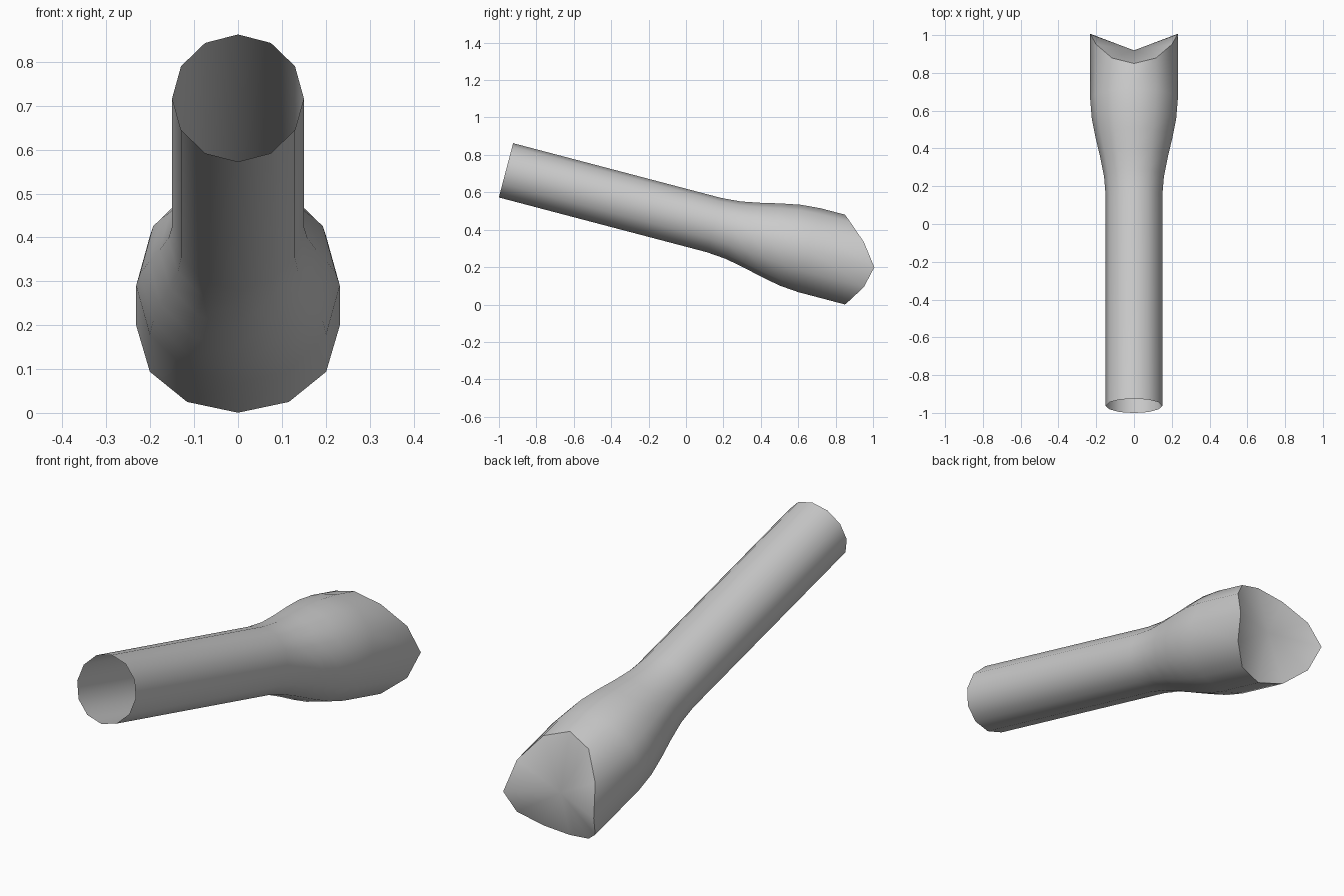
import bpy, bmesh, math

if "Cube" in bpy.data.objects:
    bpy.data.objects.remove(bpy.data.objects["Cube"])

SIDES = 12
TILT = math.radians(14.75)
Y0, Z0 = -0.9625, 0.7175           # centre of the open end
R1, R2, NOTCH = 0.15, 0.232, 0.25  # thin radius, thick radius, saddle radius


def axis_z(y):
    return Z0 - math.tan(TILT) * (y - Y0)


def ring(bm, r, y_axis=None):
    """Ring square to the tilted axis, or cut to the saddle shape if y_axis is None."""
    verts = []
    for i in range(SIDES):
        a = 2 * math.pi * i / SIDES
        x, p = r * math.sin(a), r * math.cos(a)
        if y_axis is None:
            y = 0.85 + NOTCH - math.sqrt(NOTCH ** 2 - x ** 2)
            ya = y - p * math.sin(TILT)
        else:
            ya = y_axis
            y = ya + p * math.sin(TILT)
        verts.append(bm.verts.new((x, y, axis_z(ya) + p * math.cos(TILT))))
    return verts


bm = bmesh.new()

# Straight tube, flared transition, thick end with saddle cut
rings = [ring(bm, R1, Y0)]
for k in range(6):
    t = k / 5
    s = t * t * (3 - 2 * t)
    rings.append(ring(bm, R1 + (R2 - R1) * s, 0.15 + 0.51 * t))
rings.append(ring(bm, R2))
for a, b in zip(rings, rings[1:]):
    for i in range(SIDES):
        j = (i + 1) % SIDES
        bm.faces.new((a[i], a[j], b[j], b[i]))

# Cap fan on the saddle end
end = rings[-1]
centre = bm.verts.new((0, 0.919, sum(v.co.z for v in end) / SIDES))
for i in range(SIDES):
    bm.faces.new((end[i], end[(i + 1) % SIDES], centre))
bmesh.ops.recalc_face_normals(bm, faces=bm.faces)
if sum(f.normal.y for f in bm.faces if centre in f.verts) < 0:
    bmesh.ops.reverse_faces(bm, faces=bm.faces)

mesh = bpy.data.meshes.new("flared_tube")
bm.to_mesh(mesh)
bm.free()
mat = bpy.data.materials.new("light grey")
mat.diffuse_color = (0.6, 0.6, 0.6, 1)
mat.use_nodes = True
mat.node_tree.nodes["Principled BSDF"].inputs["Base Color"].default_value = mat.diffuse_color
mesh.materials.append(mat)
obj = bpy.data.objects.new("flared_tube", mesh)
bpy.context.collection.objects.link(obj)
bpy.context.view_layer.objects.active = obj
obj.select_set(True)
bpy.ops.object.shade_smooth_by_angle(angle=math.radians(40))
